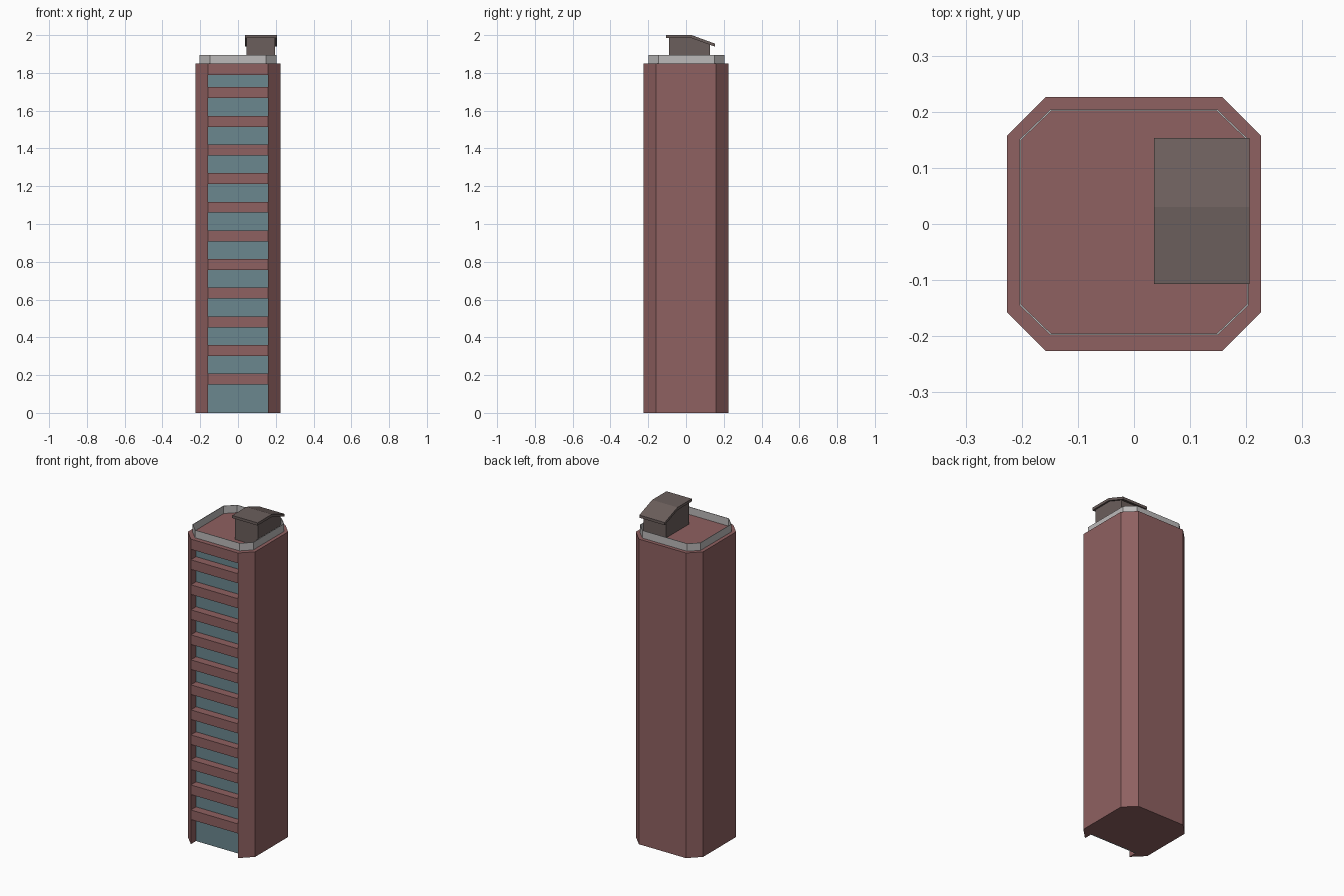
import bpy, bmesh

if "Cube" in bpy.data.objects:
    bpy.data.objects.remove(bpy.data.objects["Cube"])


def srgb(c):
    return c / 12.92 if c <= 0.04045 else ((c + 0.055) / 1.055) ** 2.4


def material(name, r, g, b):
    m = bpy.data.materials.new(name)
    m.diffuse_color = (srgb(r), srgb(g), srgb(b), 1)
    m.use_nodes = True
    m.node_tree.nodes["Principled BSDF"].inputs["Base Color"].default_value = m.diffuse_color
    return m


BRICK = material("red_brick", 0.56, 0.38, 0.38)
GLASS = material("blue_grey_glass", 0.42, 0.53, 0.56)
CONCRETE = material("light_grey_concrete", 0.74, 0.73, 0.73)
DARK = material("dark_brown_grey", 0.42, 0.37, 0.36)


def finish(name, bm, mat):
    bmesh.ops.recalc_face_normals(bm, faces=bm.faces)
    me = bpy.data.meshes.new(name)
    bm.to_mesh(me)
    bm.free()
    me.materials.append(mat)
    ob = bpy.data.objects.new(name, me)
    bpy.context.collection.objects.link(ob)
    return ob


def prism(name, pts, direction, mat):
    """Extrude a closed 3D outline along a direction."""
    bm = bmesh.new()
    f = bm.faces.new([bm.verts.new(p) for p in pts])
    r = bmesh.ops.extrude_face_region(bm, geom=[f], use_keep_orig=True)
    vs = [g for g in r["geom"] if isinstance(g, bmesh.types.BMVert)]
    bmesh.ops.translate(bm, verts=vs, vec=direction)
    return finish(name, bm, mat)


def box(name, x0, x1, y0, y1, z0, z1, mat):
    pts = [(x0, y0, z0), (x1, y0, z0), (x1, y1, z0), (x0, y1, z0)]
    return prism(name, pts, (0, 0, z1 - z0), mat)


def octagon(w, d, cx, cy, yo=0.0):
    return [(cx, yo - d), (w, yo - cy), (w, yo + cy), (cx, yo + d),
            (-cx, yo + d), (-w, yo + cy), (-w, yo - cy), (-cx, yo - d)]


H, W, C, TOP = 1.85, 0.226, 0.158, 1.788
BACK = -0.17    # back wall of the front recess

# Tower shell: chamfered square with a full-height recess in the front
outline = octagon(W, W, C, C) + [(-C, BACK), (C, BACK)]
prism("tower_shell", [(x, y, 0) for x, y in outline], (0, 0, H), BRICK)

# Glass wall at the back of the recess
box("window_wall", -C, C, BACK - 0.006, BACK, 0, TOP, GLASS)

# Floor bands across the recess and the top beam
for i in range(11):
    z = 0.1495 + i * 0.1517
    box(f"floor_band_{i + 1}", -C, C, -W, BACK, z, z + 0.058, BRICK)
box("top_beam", -C, C, -W, BACK, TOP, H, BRICK)

# Thin parapet ring on the roof
bm = bmesh.new()
rings = []
for t in (0.0, 0.003):
    for z in (H, 1.896):
        rings.append([bm.verts.new((x, y, z)) for x, y in
                      octagon(0.204 - t, 0.201 - t, 0.149 - t * 0.4, 0.148 - t * 0.4, 0.003)])
ob_, ot, ib, it = rings
for a, b in ((ob_, ot), (ot, it), (it, ib), (ib, ob_)):
    for i in range(8):
        j = (i + 1) % 8
        bm.faces.new((a[i], a[j], b[j], b[i]))
finish("parapet", bm, CONCRETE)

# Penthouse body, its top following the roof slope
body = [(-0.09, H), (0.127, H), (0.127, 1.952), (0.03, 1.985), (-0.09, 1.985)]
prism("penthouse_body", [(0.044, y, z) for y, z in body], (0.152, 0, 0), DARK)

# Penthouse roof slab: flat at the front, sloping down at the back
roof = [(-0.107, 2.0), (0.03, 2.0), (0.153, 1.955), (0.153, 1.939),
        (0.03, 1.984), (-0.107, 1.984)]
prism("penthouse_roof", [(0.036, y, z) for y, z in roof], (0.17, 0, 0), DARK)
